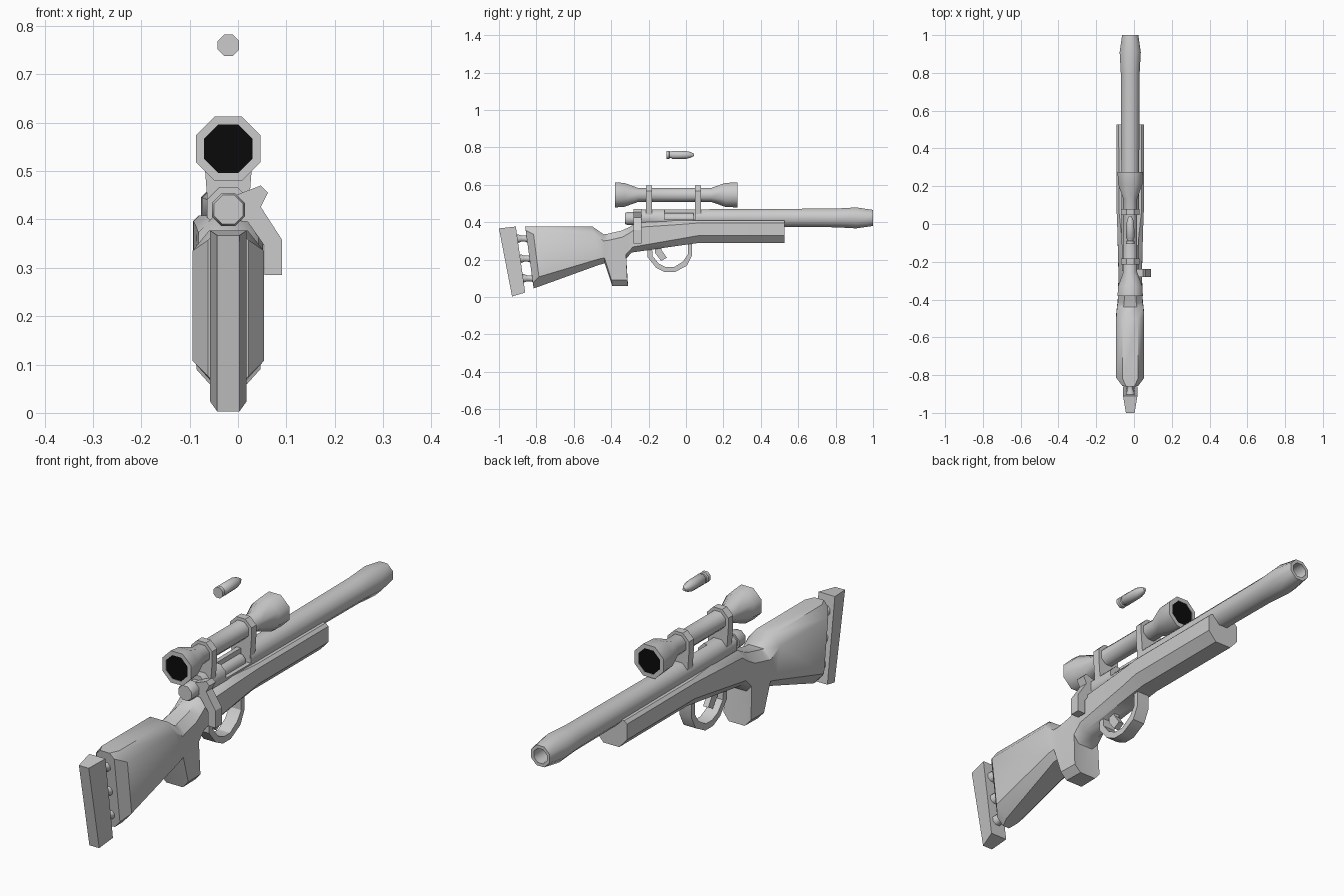
import bpy, bmesh, math

if "Cube" in bpy.data.objects:
    bpy.data.objects.remove(bpy.data.objects["Cube"])

CX = -0.02                      # x of the gun's axis
C8 = math.cos(math.pi / 8)


def finish(name, bm, angle=50, mat=None):
    bmesh.ops.recalc_face_normals(bm, faces=bm.faces)
    me = bpy.data.meshes.new(name)
    bm.to_mesh(me)
    bm.free()
    ob = bpy.data.objects.new(name, me)
    bpy.context.collection.objects.link(ob)
    if mat:
        me.materials.append(mat)
    bpy.ops.object.select_all(action='DESELECT')
    bpy.context.view_layer.objects.active = ob
    ob.select_set(True)
    if angle:
        bpy.ops.object.shade_smooth_by_angle(angle=math.radians(angle))
    return ob


def loft(name, rings, angle=50, mat=None):
    """Skin a list of equal-length point rings and cap both ends."""
    bm = bmesh.new()
    vs = [[bm.verts.new(p) for p in r] for r in rings]
    n = len(vs[0])
    for a, b in zip(vs, vs[1:]):
        for i in range(n):
            j = (i + 1) % n
            bm.faces.new((a[i], a[j], b[j], b[i]))
    bm.faces.new(vs[0])
    bm.faces.new(vs[-1])
    return finish(name, bm, angle, mat)


def lathe(name, zc, profile, mat=None):
    """Eight-sided tube along y; profile = (y, distance to flat side)."""
    rings = []
    for y, a in profile:
        r = a / C8
        rings.append([(CX + r * math.cos((i + .5) * math.pi / 4), y,
                       zc + r * math.sin((i + .5) * math.pi / 4)) for i in range(8)])
    return loft(name, rings, 50, mat)


def extrude_x(name, pts, hw, hw_end=None):
    """Side profile (y, z) extruded symmetrically across the gun."""
    return loft(name, [[(CX + s * hw, y, z) for y, z in pts] for s in (-1, 1)], 30)


def extrude_y(name, pts, y0, y1):
    return loft(name, [[(x, y, z) for x, z in pts] for y in (y0, y1)], 30)


black = bpy.data.materials.new("lens_black")
black.diffuse_color = (0.003, 0.003, 0.003, 1)
black.use_nodes = True
black.node_tree.nodes["Principled BSDF"].inputs["Base Color"].default_value = black.diffuse_color

# Stock: slanted octagonal stations (top y,z, bottom y,z, half width, top and bottom chamfer)
stations = [
    (-.86, .377, -.815, .046, .042, .02, .03),
    (-.82, .377, -.78, .058, .074, .042, .05),
    (-.50, .377, -.465, .172, .074, .042, .03),
    (-.44, .335, -.435, .180, .070, .035, .03),
    (-.42, .338, -.395, .060, .066, .035, .03),
    (-.345, .355, -.31, .060, .064, .035, .03),
    (-.30, .375, -.325, .200, .062, .035, .03),
    (-.25, .408, -.29, .238, .062, .035, .03),
    (-.04, .408, .00, .280, .068, .02, .035),
    (.07, .408, .075, .290, .072, .012, .04),
    (.527, .408, .527, .290, .073, .012, .04)]
rings = []
for yt, zt, yb, zb, w, ct, cb in stations:
    h = zt - zb
    half = [(w - min(ct, .034), 0), (w, ct / h), (w, 1 - cb / h), (w - cb * .9, 1)]
    sect = half + [(-x, t) for x, t in reversed(half)]
    rings.append([(CX + x, yt + (yb - yt) * t, zt + (zb - zt) * t) for x, t in sect])
loft("stock", rings, 40)

# Butt plate, narrower at the back, on three posts
back = [(-1.0, .367), (-.93, .003)]
front = [(-.91, .377), (-.86, .024)]
loft("butt_plate", [[(CX - w, *p[0]), (CX + w, *p[0]), (CX + w, *p[1]), (CX - w, *p[1])]
                    for p, w in ((back, .023), (front, .038))], 0)
for i, (z, y) in enumerate(((.312, -.91), (.205, -.895), (.10, -.88))):
    lathe(f"butt_post_{i + 1}", z, [(y - .02, .022), (y + .015, .022), (y + .03, .016),
                                    (y + .05, .016), (y + .065, .022), (y + .10, .022)])

# Barrel with flared, hollow muzzle
lathe("barrel", .423, [(.06, .046), (.80, .050), (.91, .056), (1.0, .043),
                       (1.0, .030), (.90, .030)])

# Receiver with an ejection port cut into its right side
receiver = lathe("receiver", .423, [(-.25, .044), (.08, .046)])
bm = bmesh.new()
bmesh.ops.create_cube(bm, size=1)
for v in bm.verts:
    v.co = (.02 + v.co.x * .08, -.0325 + v.co.y * .165, .455 + v.co.z * .08)
cutter = finish("port_cutter", bm, 0)
cutter.hide_render = True
cutter.hide_viewport = True
mod = receiver.modifiers.new("port", 'BOOLEAN')
mod.object = cutter
mod.solver = 'EXACT'

# Bolt and its bent handle
lathe("bolt", .42, [(-.325, .030), (-.315, .034), (-.275, .034), (-.275, .028), (.04, .028)])
extrude_y("bolt_handle", [(-.03, .44), (.0, .452), (.047, .470), (.062, .455), (.047, .426),
                          (.091, .358), (.091, .285), (.055, .285), (.055, .345),
                          (.02, .395), (-.03, .40)], -.28, -.238)

# Scope body and dark lenses
ZS = .546
lathe("scope", ZS, [(-.374, .05), (-.38, .05), (-.38, .067), (-.33, .064), (-.255, .037),
                    (.134, .037), (.21, .064), (.275, .067), (.275, .05), (.269, .05)])
for name, y in (("rear_lens", -.376), ("front_lens", .271)):
    lathe(name, ZS, [(y - .002, .0505), (y + .002, .0505)], black)

# Scope mounts: octagonal hoop running down into the receiver
a, t = .050, .050 * math.tan(math.pi / 8)
right = [(t, ZS + a), (a, ZS + t), (a, ZS - t), (.043, .435)]
hoop = [(CX + x, z) for x, z in right] + [(CX - x, z) for x, z in reversed(right)]
for name, y in (("rear_mount", -.215), ("front_mount", .047)):
    extrude_y(name, hoop, y, y + .033)

# Trigger guard and trigger
outer = [(-.205, .27), (-.205, .212), (-.16, .157), (-.112, .133), (-.06, .133),
         (.005, .168), (.032, .222), (.032, .30)]
inner = [(.010, .30), (.010, .228), (-.016, .19), (-.064, .160), (-.107, .160),
         (-.145, .178), (-.178, .218), (-.182, .27)]
extrude_x("trigger_guard", outer + inner, .028)
extrude_x("trigger", [(-.165, .28), (-.165, .235), (-.133, .193), (-.102, .21),
                      (-.13, .25), (-.13, .28)], .012)

# Loose cartridge floating above
lathe("cartridge", .76, [(-.105, .022), (-.09, .022), (-.087, .017), (-.08, .017),
                         (-.074, .022), (.0, .021), (.025, .015), (.042, .006)])
